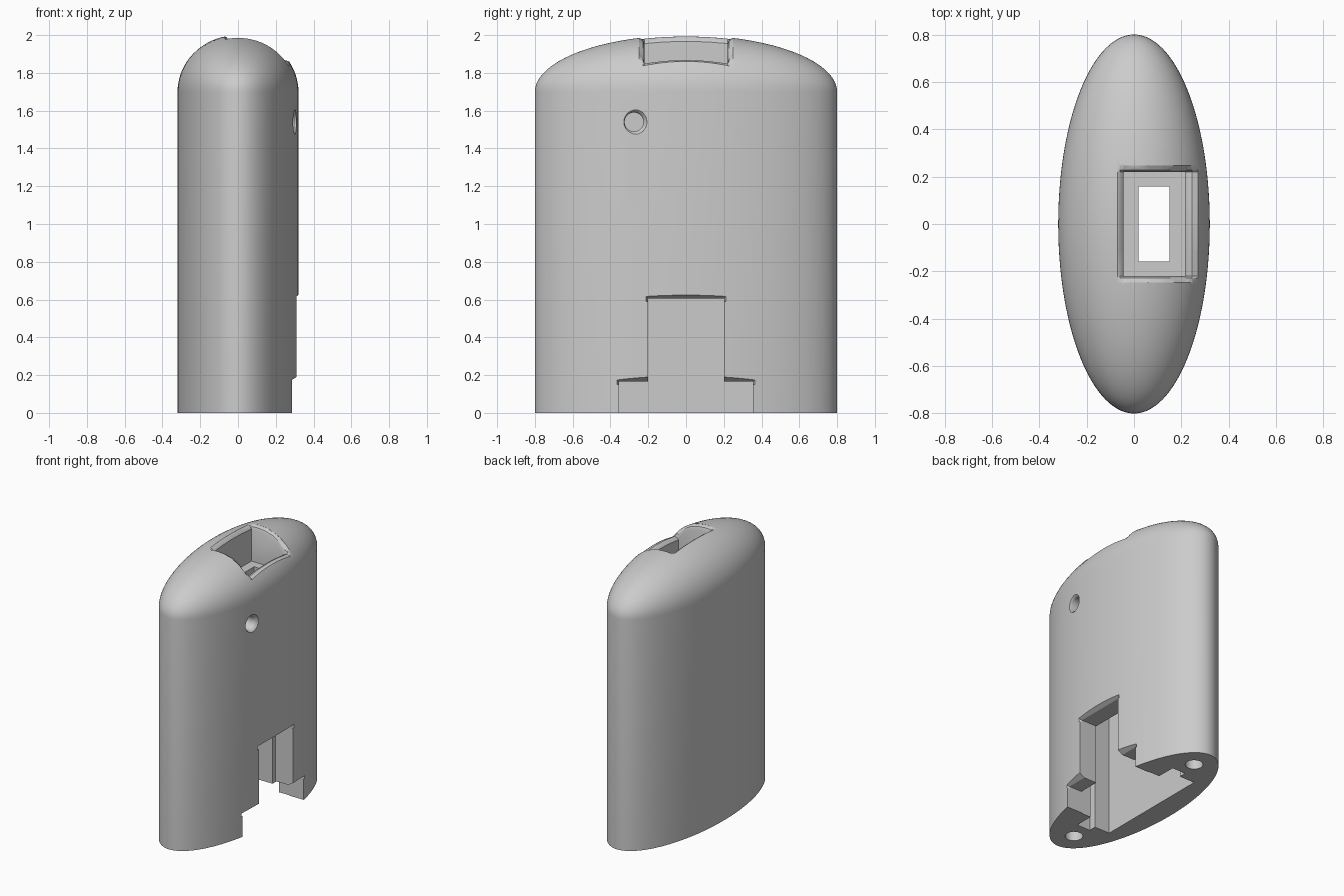
import bpy, bmesh, math

if "Cube" in bpy.data.objects:
    bpy.data.objects.remove(bpy.data.objects["Cube"])

RX, RY, Z_DOME, H = 0.32, 0.80, 1.70, 0.30

grey = bpy.data.materials.new("plain_grey")
grey.diffuse_color = (0.6, 0.6, 0.6, 1)
grey.use_nodes = True
grey.node_tree.nodes["Principled BSDF"].inputs["Base Color"].default_value = grey.diffuse_color


def loft(name, rings):
    """Closed solid skinned through rings with equal point counts."""
    bm = bmesh.new()
    vs = [[bm.verts.new(p) for p in r] for r in rings]
    n = len(rings[0])
    for a, b in zip(vs, vs[1:]):
        for i in range(n):
            j = (i + 1) % n
            bm.faces.new((a[i], a[j], b[j], b[i]))
    bm.faces.new(vs[0])
    bm.faces.new(vs[-1])
    bmesh.ops.recalc_face_normals(bm, faces=bm.faces)
    me = bpy.data.meshes.new(name)
    bm.to_mesh(me)
    bm.free()
    me.materials.append(grey)
    ob = bpy.data.objects.new(name, me)
    bpy.context.collection.objects.link(ob)
    return ob


def rect(x, y, z0, z1):
    return [(x, -y, z0), (x, y, z0), (x, y, z1), (x, -y, z1)]


def ellipse(z, k, n=112):
    return [(RX * k * math.cos(2 * math.pi * i / n),
             RY * k * math.sin(2 * math.pi * i / n), z) for i in range(n)]


def dome_z(x, y):
    return Z_DOME + H * math.sqrt(max(0, 1 - (x / RX) ** 2 - (y / RY) ** 2))


# Elliptical body with an ellipsoid dome
rings = [ellipse(0, 1)]
for i in range(20):
    t = math.radians(i * 4.6)
    rings.append(ellipse(Z_DOME + H * math.sin(t), math.cos(t)))
rings.append(ellipse(Z_DOME + H, 0.015))
body = loft("case_body", rings)


def cut(ob):
    bpy.context.view_layer.objects.active = body
    m = body.modifiers.new("cut", 'BOOLEAN')
    m.operation, m.solver, m.object = 'DIFFERENCE', 'EXACT', ob
    bpy.ops.object.modifier_apply(modifier=m.name)
    bpy.data.objects.remove(ob)


def cut_box(x0, x1, y, z0, z1):
    cut(loft("box_cutter", [rect(x0, y, z0, z1), rect(x1, y, z0, z1)]))


# Inner cavity, stepped to hold a board
cut_box(-0.155, 0.165, 0.36, -0.1, 1.60)
cut_box(-0.155, -0.02, 0.445, -0.1, 1.601)
cut_box(-0.03, 0.08, 0.50, -0.1, 1.602)

# Stepped notch through the right wall with flared top edges
for y, z, x in ((0.355, 0.165, 0.27), (0.20, 0.605, 0.29)):
    cut_box(0.1, 0.5, y, -0.2, z)
    cut(loft("flare_cutter", [rect(x, y, z - 0.015, z),
                              rect(x + 0.04, y + 0.025, z - 0.015, z + 0.025)]))

# Recess in the dome with rounded rim
cut(loft("recess_cutter", [rect(-0.045, 0.22, 1.72, 2.2),
                           rect(0.215, 0.22, 1.72, 2.2)]))
rim = []
for x, drop in ((-0.07, 0), (-0.06, 0.007), (-0.045, 0.03), (0.0, 0.03), (0.06, 0.03),
                (0.12, 0.03), (0.17, 0.035), (0.215, 0.075), (0.225, 0.055),
                (0.245, 0.025), (0.27, 0.0)):
    half = []
    for y, k in ((0.22, 1), (0.227, 0.45), (0.248, 0)):
        half.append((y, dome_z(x, y) - drop * k))
    low = dome_z(x, 0) - drop
    sec = [(0, low), (0.11, dome_z(x, 0.11) - drop)] + half + [(0.248, 2.2)]
    rim.append([(x, y, z) for y, z in sec] +
               [(x, -y, z) for y, z in reversed(sec[1:])])
cut(loft("rim_cutter", rim))

# Slot from the recess down into the cavity
cut(loft("slot_cutter", [rect(0.02, 0.158, 1.5, 1.9), rect(0.15, 0.158, 1.5, 1.9)]))


def circle(c, r, axis, n=32):
    out = []
    for i in range(n):
        a = 2 * math.pi * i / n
        u, v = r * math.cos(a), r * math.sin(a)
        out.append((c[0], c[1] + u, c[2] + v) if axis == 'x'
                   else (c[0] + u, c[1] + v, c[2]))
    return out


# Indicator hole with a rounded mouth
cut(loft("indicator_cutter", [circle((x, -0.275, 1.54), r, 'x') for x, r in
                              ((0.2, 0.05), (0.28, 0.05), (0.293, 0.055),
                               (0.302, 0.066), (0.33, 0.075))]))

# Screw holes in the base
for s in (-1, 1):
    cut(loft("screw_cutter", [circle((0, s * 0.63, z), 0.06, 'z') for z in (-0.1, 0.4)]))

bpy.ops.object.select_all(action='DESELECT')
body.select_set(True)
bpy.context.view_layer.objects.active = body
bpy.ops.object.shade_smooth_by_angle(angle=math.radians(30))
